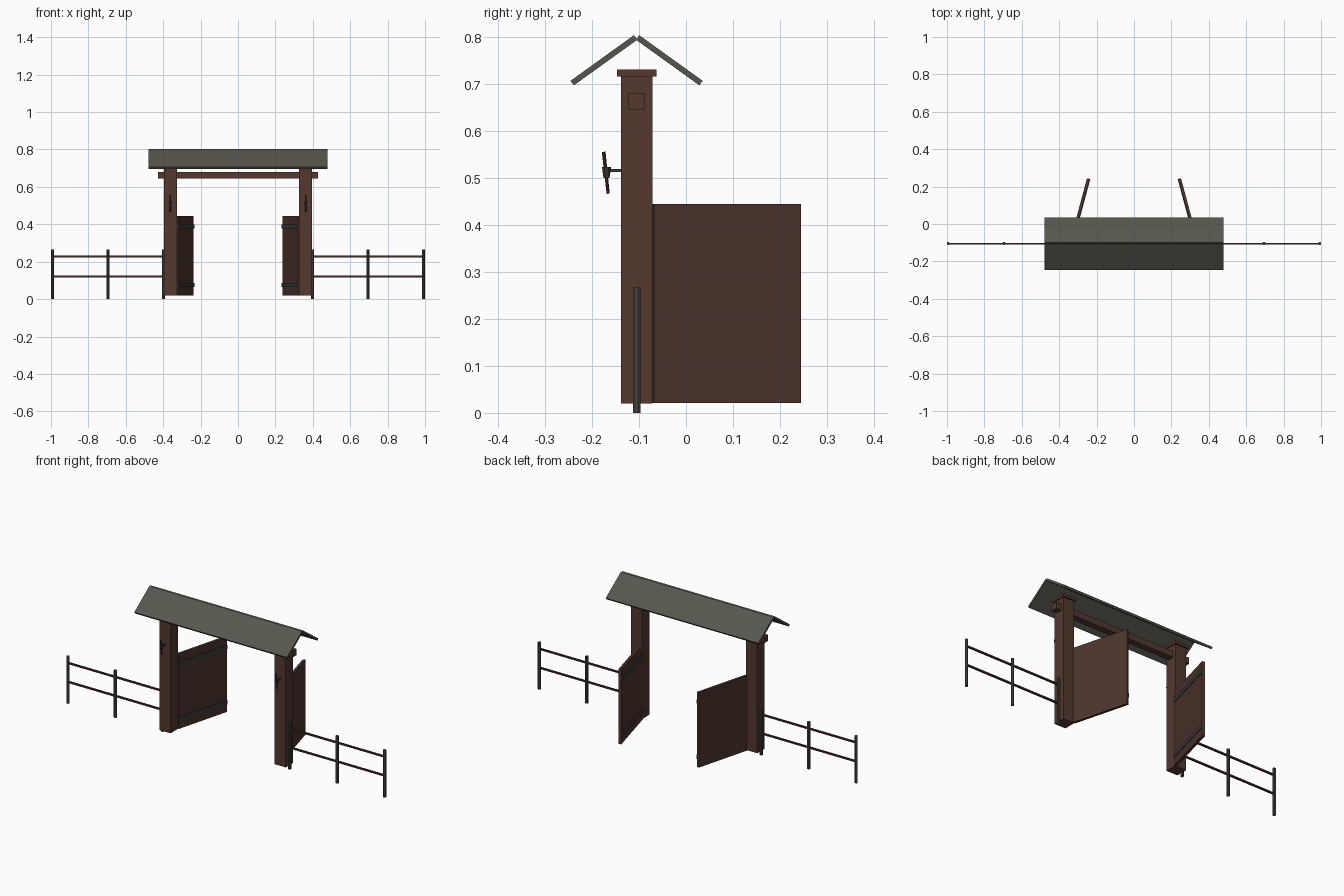
import bpy, math
from mathutils import Vector, Matrix

if "Cube" in bpy.data.objects:
    bpy.data.objects.remove(bpy.data.objects["Cube"])


def material(name, hex_code):
    rgb = [int(hex_code[i:i + 2], 16) / 255 for i in (0, 2, 4)]
    lin = [c / 12.92 if c <= 0.04045 else ((c + 0.055) / 1.055) ** 2.4 for c in rgb]
    m = bpy.data.materials.new(name)
    m.diffuse_color = (*lin, 1)
    m.use_nodes = True
    m.node_tree.nodes["Principled BSDF"].inputs["Base Color"].default_value = m.diffuse_color
    return m


POST_WOOD = material("post wood", "53382F")
DOOR_WOOD = material("door wood", "4F352E")
RAIL_WOOD = material("rail wood", "452D27")
ROOF_GREY = material("roof slate", "57554D")
FENCE_GREY = material("fence post grey", "4B4C46")
IRON = material("dark iron", "3A3C3B")

GATE_Y = -0.105      # plane of the gate and fence
POST_X = 0.361


def box(name, center, size, mat, rot=(0, 0, 0)):
    bpy.ops.mesh.primitive_cube_add(size=1, location=center, rotation=rot)
    ob = bpy.context.object
    ob.name = name
    ob.scale = size
    bpy.ops.object.transform_apply(location=False, rotation=False, scale=True)
    ob.data.materials.append(mat)
    return ob


def rod(name, a, b, r1, r2, mat, sides=8):
    """Tapered cylinder from a to b."""
    a, b = Vector(a), Vector(b)
    bpy.ops.mesh.primitive_cone_add(vertices=sides, radius1=r1, radius2=r2,
                                    depth=(b - a).length, location=(a + b) / 2)
    ob = bpy.context.object
    ob.name = name
    ob.rotation_mode = 'QUATERNION'
    spin = Matrix.Rotation(math.pi / sides, 4, 'Z').to_quaternion()
    ob.rotation_quaternion = Vector((0, 0, 1)).rotation_difference(b - a) @ spin
    ob.data.materials.append(mat)
    return ob


# Cross beam running through both posts
box("cross_beam", (0, GATE_Y, 0.6625), (0.856, 0.036, 0.035), POST_WOOD)

# Two tilted roof slabs meeting at the ridge
ANGLE = math.radians(35.7)
for side, label in ((-1, "front"), (1, "back")):
    box(f"roof_{label}", (0, GATE_Y + side * 0.0695, 0.7495), (0.956, 0.166, 0.012),
        ROOF_GREY, (-side * ANGLE, 0, 0))

for s, label in ((-1, "left"), (1, "right")):
    # Gate post with cap
    box(f"gate_post_{label}", (s * POST_X, GATE_Y, 0.3675), (0.070, 0.067, 0.695), POST_WOOD)
    box(f"post_cap_{label}", (s * POST_X, GATE_Y, 0.722), (0.084, 0.084, 0.015), POST_WOOD)

    # Open door swung backwards, with two iron bands on its inner face
    swing = math.radians(15)
    along = Vector((-s * math.sin(swing), math.cos(swing), 0))
    inward = Vector((-s * math.cos(swing), -math.sin(swing), 0))
    hinge = Vector((s * 0.328, -0.070, 0))
    rot = (0, 0, s * swing)
    mid = hinge + along * 0.162
    box(f"door_{label}", mid + Vector((0, 0, 0.2325)), (0.015, 0.324, 0.424), DOOR_WOOD, rot)
    for z in (0.076, 0.389):
        box(f"door_band_{label}", mid + inward * 0.008 + Vector((0, 0, z)),
            (0.006, 0.324, 0.022), IRON, rot)

    # Wall torch: bracket arm, tapered cup and leaning stick
    x = s * 0.362
    box(f"torch_arm_{label}", (x, -0.149, 0.515), (0.007, 0.024, 0.007), IRON)
    rod(f"torch_cup_{label}", (x, -0.169, 0.499), (x, -0.169, 0.523), 0.007, 0.0105, IRON)
    rod(f"torch_stick_{label}", (x, -0.1655, 0.466), (x, -0.1750, 0.555), 0.0036, 0.0042,
        RAIL_WOOD)

    # Fence posts and rails
    for px in (0.398, 0.695, 0.992):
        rod(f"fence_post_{label}", (s * px, GATE_Y, 0), (s * px, GATE_Y, 0.266),
            0.0088, 0.0088, FENCE_GREY)
    for z in (0.121, 0.228):
        box(f"fence_rail_{label}", (s * 0.695, GATE_Y, z), (0.594, 0.009, 0.009), RAIL_WOOD)
